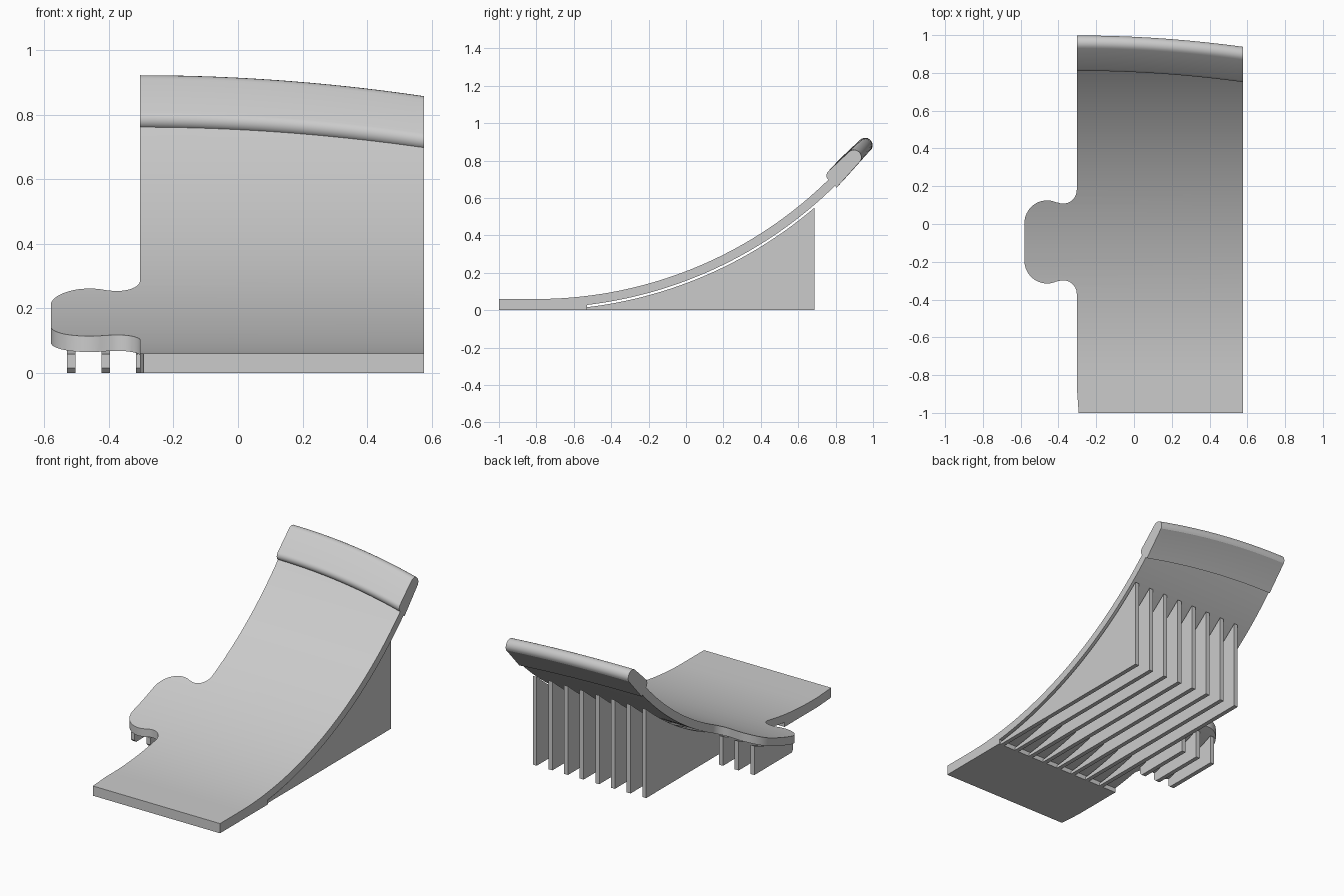
import bpy, bmesh, math

cube = bpy.data.objects.get("Cube")
if cube:
    bpy.data.objects.remove(cube, do_unlink=True)

GREY = (0.6, 0.6, 0.6, 1.0)
mat = bpy.data.materials.new("plain grey")
mat.use_nodes = True
mat.diffuse_color = GREY
mat.node_tree.nodes["Principled BSDF"].inputs["Base Color"].default_value = GREY

RADIUS = 2.23          # ramp surface radius
START = -0.8           # where the flat foot turns into the curve
CENTRE_Z = 0.06 + RADIUS
LEFT, RIGHT = -0.303, 0.577


def arc_z(y, depth):
    """Height of the curve lying `depth` below the ramp surface."""
    return CENTRE_Z - math.sqrt((RADIUS + depth) ** 2 - (y - START) ** 2)


def curve(y0, y1, depth, n=40):
    ys = [y0 + (y1 - y0) * i / n for i in range(n + 1)]
    return [(y, arc_z(y, depth)) for y in ys]


def circle(cx, cy, r, a0, a1, n=14):
    angles = [math.radians(a0 + (a1 - a0) * i / n) for i in range(n + 1)]
    return [(cx + r * math.cos(a), cy + r * math.sin(a)) for a in angles]


def loft(name, rings):
    """Closed solid through a list of equal-sized rings of 3D points."""
    bm = bmesh.new()
    loops = [[bm.verts.new(p) for p in ring] for ring in rings]
    for a, b in zip(loops, loops[1:]):
        for i in range(len(a)):
            j = (i + 1) % len(a)
            bm.faces.new((a[i], a[j], b[j], b[i]))
    bm.faces.new(loops[0])
    bm.faces.new(loops[-1])
    bmesh.ops.recalc_face_normals(bm, faces=bm.faces)
    mesh = bpy.data.meshes.new(name)
    bm.to_mesh(mesh)
    bm.free()
    mesh.materials.append(mat)
    obj = bpy.data.objects.new(name, mesh)
    bpy.context.collection.objects.link(obj)
    return obj


def prism_x(name, profile, x0, x1):
    return loft(name, [[(x, y, z) for y, z in profile] for x in (x0, x1)])


def activate(obj):
    bpy.ops.object.select_all(action="DESELECT")
    obj.select_set(True)
    bpy.context.view_layer.objects.active = obj


def smooth(obj):
    activate(obj)
    bpy.ops.object.shade_smooth_by_angle(angle=math.radians(30))


def rise(x):
    """Bow of the top edge: 1 at the right-hand end, easing to 0."""
    return 1 - ((x - LEFT) / (RIGHT - LEFT)) ** 2


# Ramp sheet: flat foot, curved top, curved underside with a small step
profile = [(-1.05, 0.06)] + curve(START, 0.92, 0)
profile += curve(0.92, -0.53, 0.048) + [(-0.53, 0), (-1.05, 0)]
ramp = prism_x("ramp", profile, -0.65, 0.65)

# Plan outline with the rounded side tab and bowed top edge
MID = -0.095
half_tab = circle(-0.375, 0.18, 0.072, 0, -110) + circle(-0.46, 0.005, 0.12, 65, 180)
outline = half_tab + [(x, 2 * MID - y) for x, y in reversed(half_tab)]
outline += [(LEFT, -0.86), (-0.293, -1), (RIGHT, -1)]
steps = 24
xs = [LEFT + (RIGHT - LEFT) * i / steps for i in range(steps + 1)]
outline += [(x, 0.80 + 0.06 * rise(x)) for x in reversed(xs)]
cutter = loft("outline_cutter", [[(x, y, z) for x, y in outline] for z in (-0.2, 1.2)])
cutter.hide_render = True
mod = ramp.modifiers.new("outline", "BOOLEAN")
mod.operation = "INTERSECT"
mod.solver = "EXACT"
mod.object = cutter
activate(ramp)
bpy.ops.object.modifier_apply(modifier=mod.name)
bpy.data.objects.remove(cutter, do_unlink=True)
smooth(ramp)

# Thick rounded lip swept along the bowed top edge
lip_profile = [(0.805, 0.655), (0.93, 0.795)]
lip_profile += circle(0.898, 0.817, 0.04, -30, 135, 10)
lip_profile += circle(0.782, 0.72, 0.031, 135, 225, 6) + [(0.785, 0.68)]
lip = loft("top_lip", [[(x, y + 0.06 * rise(x), z + 0.065 * rise(x))
                        for y, z in lip_profile] for x in xs])
smooth(lip)

# Support ribs: three short ones under the tab, eight full ones under the ramp
PITCH, THICK = 0.107, 0.027
for i in range(11):
    x = -0.517 + PITCH * i
    if i < 3:
        name = f"tab_rib_{i + 1}"
        rib = [(-0.275, 0), (-0.29, 0.015)] + curve(-0.29, 0.09, 0.06, 16) + [(0.09, 0)]
    else:
        name = f"ramp_rib_{i - 2}"
        rib = [(-0.53, 0)] + curve(-0.53, 0.688, 0.06) + [(0.688, 0)]
    smooth(prism_x(name, rib, x - THICK / 2, x + THICK / 2))
